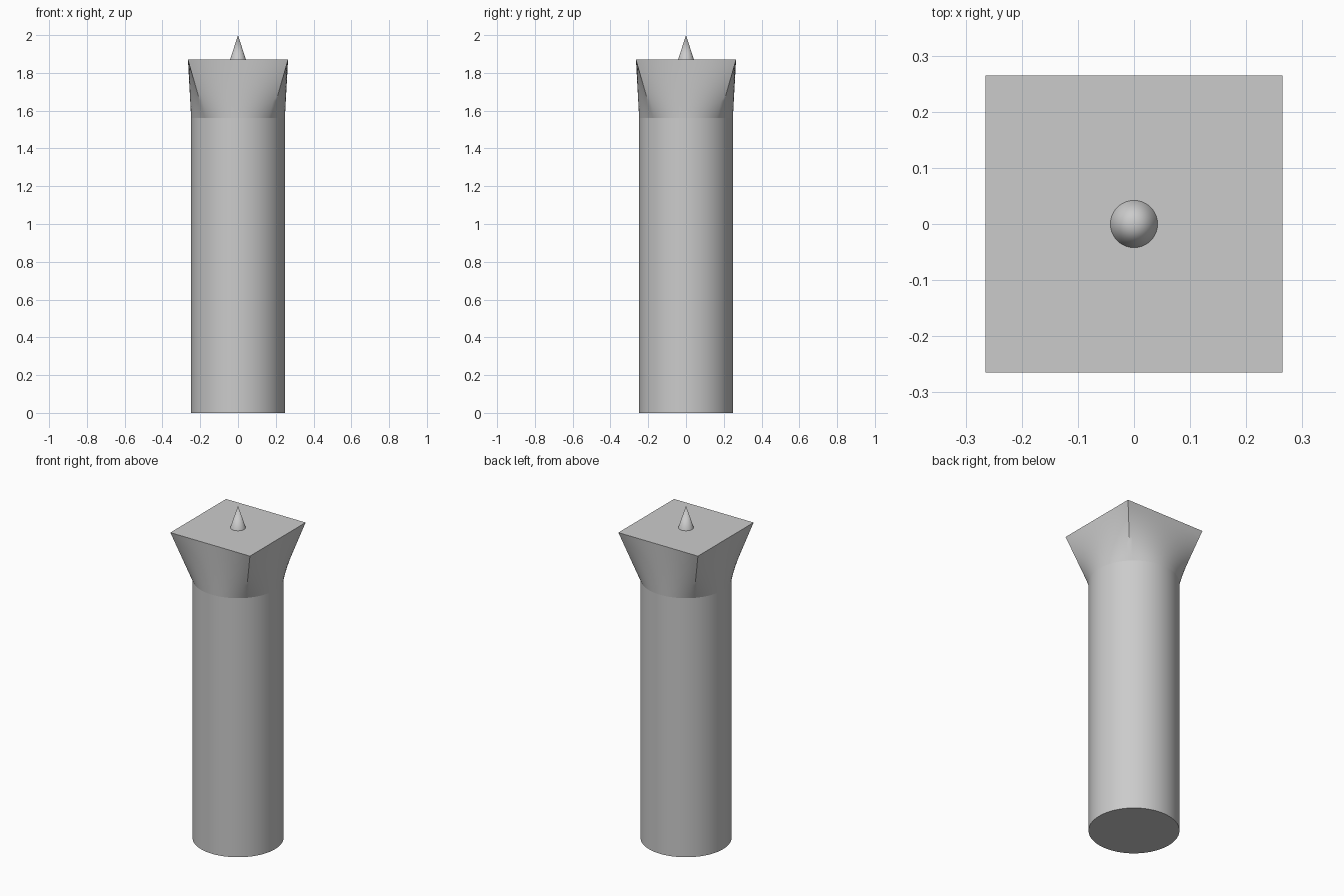
import bpy, bmesh, math

default = bpy.data.objects.get("Cube")
if default:
    bpy.data.objects.remove(default, do_unlink=True)

SIDES = 96
RADIUS, HALF = 0.248, 0.265
NECK, TOP, TIP = 1.56, 1.87, 2.0

stone = bpy.data.materials.new("grey_stone")
stone.use_nodes = True
grey = (0.6, 0.6, 0.6, 1)
stone.diffuse_color = grey
stone.node_tree.nodes["Principled BSDF"].inputs["Base Color"].default_value = grey


def circle(radius, z):
    steps = [math.tau * (i / SIDES - 1 / 8) for i in range(SIDES)]
    return [(radius * math.cos(a), radius * math.sin(a), z) for a in steps]


def square(half, z):
    # Walk each side evenly, starting from the same corner angle as the circle
    points = []
    per_side = SIDES // 4
    for side in range(4):
        c, s = round(math.cos(side * math.pi / 2)), round(math.sin(side * math.pi / 2))
        for i in range(per_side):
            t = half * (2 * i / per_side - 1)
            points.append((c * half - s * t, s * half + c * t, z))
    return points


def blend(low, high, steps):
    # Straight ruled rings between two outlines
    return [[tuple(a + (b - a) * k / steps for a, b in zip(p, q))
             for p, q in zip(low, high)] for k in range(steps + 1)]


def loft(name, rings, cap_bottom=False, cap_top=False, tip=None):
    bm = bmesh.new()
    loops = [[bm.verts.new(p) for p in ring] for ring in rings]
    for low, high in zip(loops, loops[1:]):
        for i in range(SIDES):
            j = (i + 1) % SIDES
            bm.faces.new((low[i], low[j], high[j], high[i]))
    if cap_bottom:
        bm.faces.new(loops[0][::-1])
    if cap_top:
        bm.faces.new(loops[-1])
    if tip:
        apex = bm.verts.new(tip)
        for i in range(SIDES):
            bm.faces.new((loops[-1][i], loops[-1][(i + 1) % SIDES], apex))
    mesh = bpy.data.meshes.new(name)
    bm.to_mesh(mesh)
    bm.free()
    mesh.materials.append(stone)
    obj = bpy.data.objects.new(name, mesh)
    bpy.context.collection.objects.link(obj)
    bpy.ops.object.select_all(action="DESELECT")
    obj.select_set(True)
    bpy.context.view_layer.objects.active = obj
    bpy.ops.object.shade_smooth_by_angle(angle=math.radians(30))
    return obj


# Round shaft
loft("column_shaft", [circle(RADIUS, 0), circle(RADIUS, NECK)], cap_bottom=True)

# Capital flaring from the round shaft to a square top
loft("capital", blend(circle(RADIUS, NECK), square(HALF, TOP), 10), cap_top=True)

# Small spike on the top
loft("spike", [circle(0.042, TOP)], tip=(0, 0, TIP))
